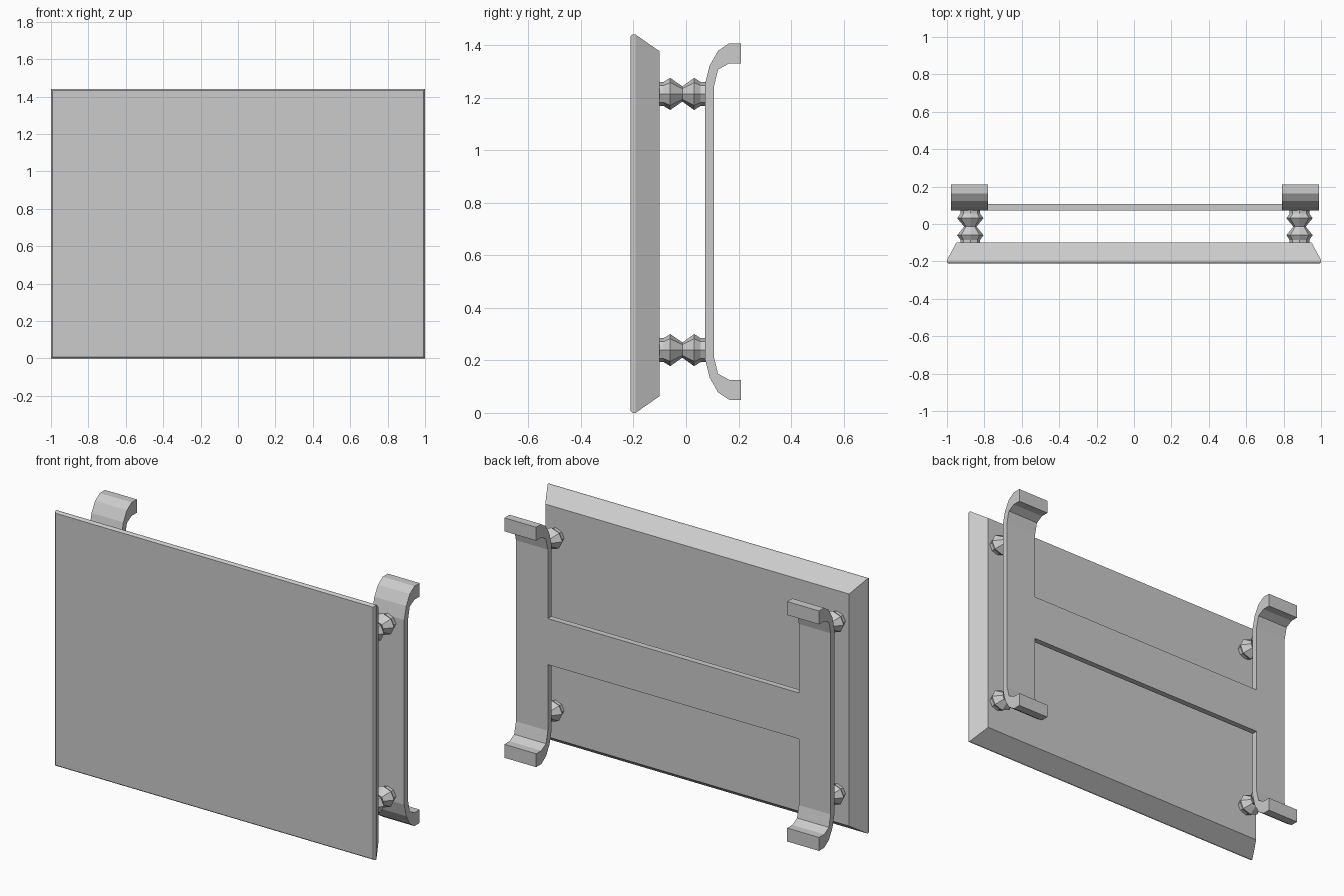
import bpy
from math import cos, sin, tau

if "Cube" in bpy.data.objects:
    bpy.data.objects.remove(bpy.data.objects["Cube"])

OFF = 0.005      # small sideways shift of the whole rear bracket
MID_Z = 0.728    # height of the bracket's mirror line


def make(name, verts, faces):
    me = bpy.data.meshes.new(name)
    me.from_pydata(verts, [], faces)
    me.update()
    ob = bpy.data.objects.new(name, me)
    bpy.context.collection.objects.link(ob)
    return ob


def loft(name, rings):
    """Skin equal-sized closed rings and cap both ends."""
    n = len(rings[0])
    verts = [v for r in rings for v in r]
    faces = [list(range(n))[::-1],
             list(range(n * (len(rings) - 1), n * len(rings)))]
    for k in range(len(rings) - 1):
        for i in range(n):
            j = (i + 1) % n
            faces.append((k * n + i, k * n + j, k * n + n + j, k * n + n + i))
    return make(name, verts, faces)


# panel: thin rounded front rim, tapering towards the back
def rect(y, ix, iz):
    x, z0, z1 = 1 - ix, iz, 1.44 - iz
    return [(-x, y, z0), (-x, y, z1), (x, y, z1), (x, y, z0)][::-1]


loft("panel", [rect(-0.212, 0.007, 0.008), rect(-0.206, 0.001, 0.002),
               rect(-0.202, 0, 0), rect(-0.192, 0, 0),
               rect(-0.10, 0.05, 0.064)][::-1])

# bracket legs: strip with hooked ends, profile mirrored top to bottom
front = [(0.072, 1.25), (0.09, 1.322), (0.122, 1.378), (0.164, 1.406), (0.21, 1.406)]
back = [(0.21, 1.33), (0.164, 1.33), (0.122, 1.307), (0.106, 1.24)]
upper = front + back
profile = upper + [(y, 2 * MID_Z - z) for y, z in reversed(upper)]
for side, label in ((-1, "left"), (1, "right")):
    xs = sorted((side * 0.785 + OFF, side * 0.984 + OFF))
    # the profile is concave, so ends are single n-gons
    loft(f"{label}_bracket_leg", [[(x, y, z) for y, z in profile] for x in xs][::-1])

# bracket crossbar
loft("bracket_crossbar", [[(x, y, z) for y, z in
     ((0.072, 0.59), (0.106, 0.59), (0.106, 0.85), (0.072, 0.85))]
     for x in (-0.785 + OFF, 0.785 + OFF)])

# standoffs: eight-sided double knobs, slightly wider than tall
knob = [(-0.105, 0.046), (-0.085, 0.046), (-0.06, 0.061), (-0.014, 0.029),
        (0.031, 0.061), (0.055, 0.046), (0.075, 0.046)]
for sx, label in ((-1, "left"), (1, "right")):
    for z, level in ((0.239, "lower"), (1.214, "upper")):
        loft(f"{label}_{level}_standoff", [
            [(sx * 0.88 + OFF + 1.15 * r * cos(tau * i / 8), y,
              z + r * sin(tau * i / 8)) for i in range(8)] for y, r in knob])

# consistent outward normals
import bmesh
for ob in bpy.context.collection.objects:
    bm = bmesh.new()
    bm.from_mesh(ob.data)
    bmesh.ops.recalc_face_normals(bm, faces=bm.faces)
    bm.to_mesh(ob.data)
    bm.free()
